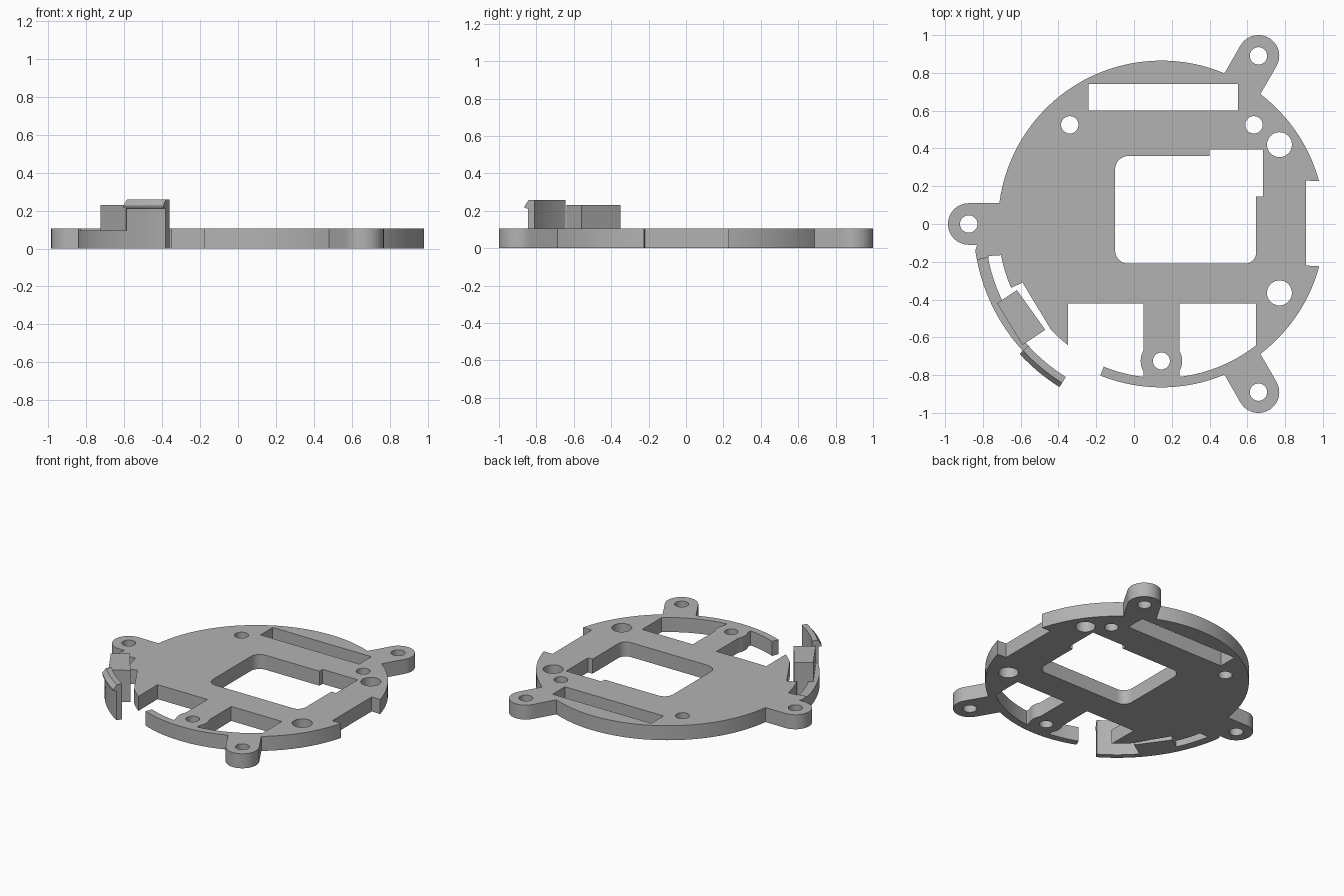
import bpy, bmesh
from math import sin, cos, radians
from mathutils import Vector

if "Cube" in bpy.data.objects:
    bpy.data.objects.remove(bpy.data.objects["Cube"])

grey = bpy.data.materials.new("plain grey")
grey.use_nodes = True
grey.diffuse_color = (0.45, 0.45, 0.45, 1)
grey.node_tree.nodes["Principled BSDF"].inputs["Base Color"].default_value = grey.diffuse_color

CENTRE = (0.145, 0)
R = 0.865          # plate radius
R_IN = 0.815       # inside of the thin front rim
THICK = 0.105


def arc(start, end, r=R, c=CENTRE, step=3):
    n = max(2, round(abs(end - start) / step))
    angles = [radians(start + (end - start) * i / n) for i in range(n + 1)]
    return [(c[0] + r * cos(a), c[1] + r * sin(a)) for a in angles]


def circle(x, y, r):
    return arc(0, 360, r, (x, y), 10)[:-1]


def lug(angle, dist=1.028):
    a = radians(angle)
    c = (CENTRE[0] + dist * cos(a), CENTRE[1] + dist * sin(a))
    return arc(angle - 90, angle + 90, 0.11, c, 6), circle(*c, 0.046)


def finish(obj):
    obj.data.materials.clear()
    obj.data.materials.append(grey)
    bpy.ops.object.select_all(action='DESELECT')
    obj.select_set(True)
    bpy.context.view_layer.objects.active = obj
    bpy.ops.object.shade_smooth_by_angle(angle=radians(25))


def extrude(name, outlines, height):
    """Filled flat outlines (first outer, then holes) raised from z = 0."""
    curve = bpy.data.curves.new(name, 'CURVE')
    curve.dimensions = '2D'
    curve.fill_mode = 'BOTH'
    curve.extrude = height / 2
    for pts in outlines:
        s = curve.splines.new('POLY')
        s.points.add(len(pts) - 1)
        for p, (x, y) in zip(s.points, pts):
            p.co = (x, y, 0, 1)
        s.use_cyclic_u = True
    temp = bpy.data.objects.new(name + " curve", curve)
    bpy.context.collection.objects.link(temp)
    bpy.context.view_layer.update()
    mesh = bpy.data.meshes.new_from_object(temp.evaluated_get(bpy.context.evaluated_depsgraph_get()))
    bpy.data.objects.remove(temp)
    bm = bmesh.new()
    bm.from_mesh(mesh)
    bmesh.ops.remove_doubles(bm, verts=bm.verts, dist=0.0005)
    bmesh.ops.recalc_face_normals(bm, faces=bm.faces)
    bmesh.ops.translate(bm, verts=bm.verts, vec=Vector((0, 0, height / 2)))
    bm.to_mesh(mesh)
    bm.free()
    obj = bpy.data.objects.new(name, mesh)
    bpy.context.collection.objects.link(obj)
    finish(obj)
    return obj


def sweep(name, profile, start, end, steps):
    """Sweep a radius/height profile around the plate centre."""
    bm = bmesh.new()
    rings = []
    for i in range(steps + 1):
        a = radians(start + (end - start) * i / steps)
        rings.append([bm.verts.new((CENTRE[0] + r * cos(a), CENTRE[1] + r * sin(a), z))
                      for r, z in profile])
    n = len(profile)
    for a, b in zip(rings, rings[1:]):
        for j in range(n):
            k = (j + 1) % n
            bm.faces.new((a[j], a[k], b[k], b[j]))
    bm.faces.new(rings[0])
    bm.faces.new(rings[-1])
    bmesh.ops.recalc_face_normals(bm, faces=bm.faces)
    mesh = bpy.data.meshes.new(name)
    bm.to_mesh(mesh)
    bm.free()
    obj = bpy.data.objects.new(name, mesh)
    bpy.context.collection.objects.link(obj)
    finish(obj)


# Plate outline, anticlockwise from the side notch
back_lug, back_hole = lug(60)
side_lug, side_hole = lug(180, 1.02)
front_lug, front_hole = lug(300)
boss = (0.145, -0.725)
outline = (
    arc(15.2, 52.7) + back_lug + arc(67.3, 172.7) + side_lug
    + [(-0.83, -0.11)] + arc(188, 191, 0.995)
    + arc(191, 190.5, 0.93) + arc(191, 203)
    + [(-0.59, -0.31)] + arc(224, 232.5, 0.81)
    + [(-0.35, -0.42), (0.05, -0.42)] + arc(150, 210, 0.11, boss, 10)
    + arc(263.3, 248, R_IN) + arc(248, 292.7) + front_lug + arc(307.3, 345)
    + [(0.91, -0.22), (0.91, 0.23)]
)

# Openings through the plate
rim_window = ([(0.24, -0.42), (0.645, -0.42)] + arc(307.9, 276.7, R_IN)
              + arc(-30, 30, 0.11, boss, 10))
centre_window = (
    arc(90, 180, 0.07, (-0.03, 0.29), 10) + arc(180, 270, 0.07, (-0.03, -0.14), 10)
    + arc(270, 360, 0.06, (0.587, -0.15), 10)
    + [(0.647, 0.145), (0.683, 0.145), (0.683, 0.395), (0.4, 0.395), (0.4, 0.36)]
)
long_slot = [(-0.24, 0.6), (0.55, 0.6), (0.55, 0.74), (-0.24, 0.74)]
screw_holes = [circle(x, y, r) for x, y, r in (
    (-0.34, 0.525, 0.046), (0.635, 0.525, 0.046),
    (0.77, 0.42, 0.066), (0.77, -0.365, 0.066), (*boss, 0.045))]
extrude("base_plate", [outline, rim_window, centre_window, long_slot,
                       back_hole, side_hole, front_hole] + screw_holes, THICK)

# Springy clip arm with its grip block and hooked end
extrude("clip_arm", [arc(190, 224, 0.995) + arc(224, 213, 0.955) + arc(213, 190, 0.935)], 0.095)
extrude("clip_block", [[(-0.62, -0.35), (-0.725, -0.42), (-0.59, -0.64), (-0.47, -0.56)]], 0.23)
sweep("clip_hook", [(0.955, 0), (0.995, 0), (0.995, 0.212), (1.018, 0.215),
                    (1.018, 0.225), (0.992, 0.258), (0.955, 0.258)], 222.5, 238, 8)
